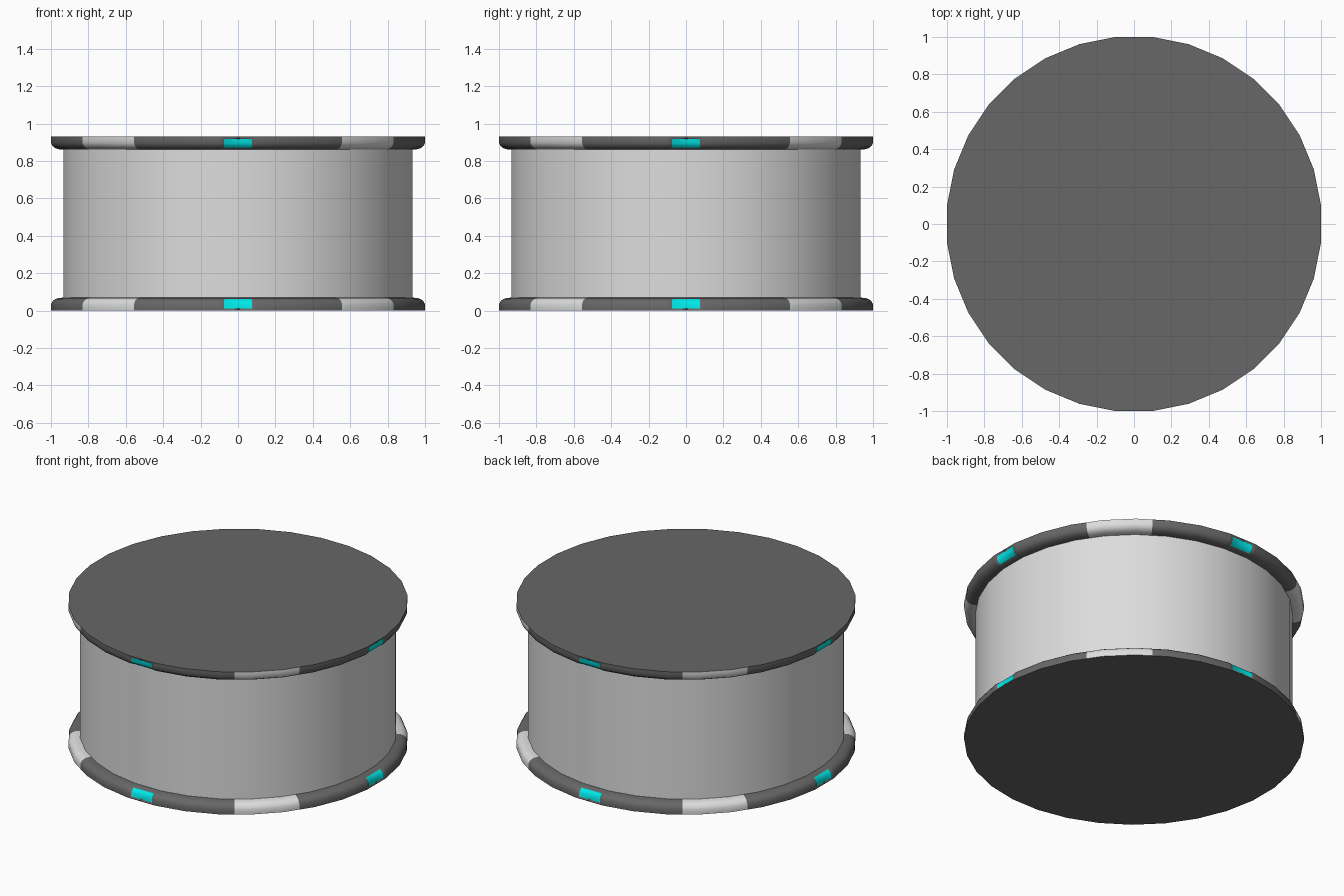
import bpy, bmesh, math
from mathutils import Vector

if "Cube" in bpy.data.objects:
    bpy.data.objects.remove(bpy.data.objects["Cube"])

SIDES = 32
HEIGHT = 0.93
HALF = math.tan(math.pi / SIDES)


def material(name, rgb):
    m = bpy.data.materials.new(name)
    m.diffuse_color = (*rgb, 1)
    m.use_nodes = True
    m.node_tree.nodes["Principled BSDF"].inputs["Base Color"].default_value = m.diffuse_color
    return m


DARK = material("dark grey", (0.135, 0.135, 0.135))
LIGHT = material("light grey", (0.72, 0.72, 0.72))
CYAN = material("cyan light", (0.0, 0.82, 0.82))


def finish(name, bm, mats):
    """Smooth shading with sharp creases, then link the object."""
    bmesh.ops.recalc_face_normals(bm, faces=bm.faces)
    for f in bm.faces:
        f.smooth = True
    for e in bm.edges:
        e.smooth = len(e.link_faces) == 2 and e.calc_face_angle(0) < math.radians(30)
    me = bpy.data.meshes.new(name)
    bm.to_mesh(me)
    bm.free()
    for m in mats:
        me.materials.append(m)
    ob = bpy.data.objects.new(name, me)
    bpy.context.collection.objects.link(ob)
    return ob


def side_point(side, frac, r, z):
    """Point on a polygon side; frac runs -1..1 along the side, r is the apothem."""
    a = side * 2 * math.pi / SIDES
    t = r * HALF * frac
    return Vector((r * math.cos(a) - t * math.sin(a),
                   r * math.sin(a) + t * math.cos(a), z))


# Rim profile (apothem, height) from outer edge up over the rounded shoulder
PROFILE = [(1, 0), (1, 0.006), (1, 0.012), (1, 0.034), (0.99, 0.052),
           (0.977, 0.061), (0.962, 0.067), (0.93, 0.07)]
PANEL_ROWS = range(2, 6)
PANEL = 0.76


def rim(name, top):
    bm = bmesh.new()
    cols = []
    for s in range(SIDES):
        fracs = [-1, -0.86, -PANEL, 0, PANEL, 0.86] if s % 8 == 0 else [-1, 0]
        cols += [(s, f) for f in fracs]
    grid = []
    for s, f in cols:
        col = []
        for j, (r, z) in enumerate(PROFILE):
            p = side_point(s, f, r, HEIGHT - z if top else z)
            # lamp panels are slightly recessed
            if s % 8 == 0 and abs(f) <= PANEL and j in PANEL_ROWS:
                a = s * 2 * math.pi / SIDES
                p -= Vector((math.cos(a), math.sin(a), 0)) * 0.005
            col.append(bm.verts.new(p))
        grid.append(col)
    for i, (s, f) in enumerate(cols):
        n = (i + 1) % len(cols)
        s2, f2 = cols[n]
        lamp = s % 8 == 0 and s2 == s and abs(f) <= PANEL and abs(f2) <= PANEL
        pale = 3 <= (s + f / 2 + 0.01) % 8 < 5      # diagonal pale sections
        for j in range(len(PROFILE) - 1):
            face = bm.faces.new((grid[i][j], grid[n][j], grid[n][j + 1], grid[i][j + 1]))
            if lamp and j in PANEL_ROWS and j + 1 in PANEL_ROWS:
                face.material_index = 2
            elif pale:
                face.material_index = 1
    bm.faces.new([c[0] for c in grid])      # flat disc
    bm.faces.new([c[-1] for c in grid])     # hidden inner disc
    return finish(name, bm, [DARK, LIGHT, CYAN])


rim("bottom_rim", False)
rim("top_rim", True)

# Drum wall between the rims
bm = bmesh.new()
low = [bm.verts.new(side_point(s, -1, 0.933, 0.06)) for s in range(SIDES)]
high = [bm.verts.new(side_point(s, -1, 0.933, HEIGHT - 0.06)) for s in range(SIDES)]
for i in range(SIDES):
    n = (i + 1) % SIDES
    bm.faces.new((low[i], low[n], high[n], high[i]))
bm.faces.new(low)
bm.faces.new(high)
finish("drum_wall", bm, [LIGHT])
